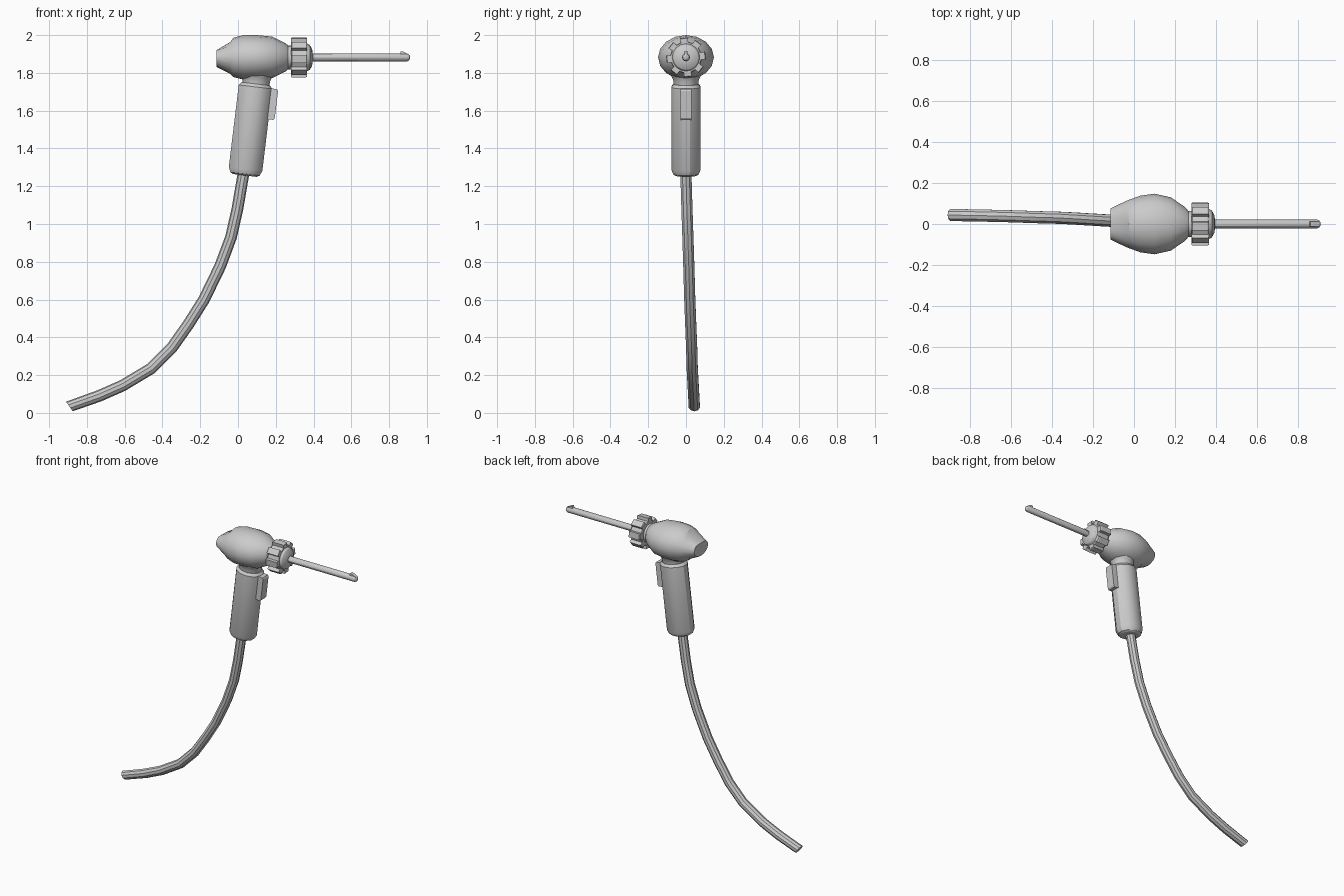
import bpy, math
from mathutils import Vector

if "Cube" in bpy.data.objects:
    bpy.data.objects.remove(bpy.data.objects["Cube"])

CZ = 1.882  # height of the barrel axis


def loft(name, rings, angle=30):
    """Skin a list of closed rings and cap both ends."""
    n = len(rings[0])
    verts = [v for r in rings for v in r]
    faces = [list(range(n))[::-1], list(range(len(verts) - n, len(verts)))]
    for k in range(len(rings) - 1):
        a, b = k * n, (k + 1) * n
        for i in range(n):
            j = (i + 1) % n
            faces.append([a + i, a + j, b + j, b + i])
    mesh = bpy.data.meshes.new(name)
    mesh.from_pydata(verts, [], faces)
    ob = bpy.data.objects.new(name, mesh)
    bpy.context.collection.objects.link(ob)
    for o in bpy.context.selected_objects:
        o.select_set(False)
    bpy.context.view_layer.objects.active = ob
    ob.select_set(True)
    bpy.ops.object.mode_set(mode='EDIT')
    bpy.ops.mesh.select_all(action='SELECT')
    bpy.ops.mesh.normals_make_consistent(inside=False)
    bpy.ops.object.mode_set(mode='OBJECT')
    bpy.ops.object.shade_smooth_by_angle(angle=math.radians(angle))
    return ob


def ring(c, u, v, ru, rv, n, phase=0.0):
    c, u, v = Vector(c), Vector(u), Vector(v)
    return [c + u * ru * math.cos(t) + v * rv * math.sin(t)
            for t in (2 * math.pi * i / n + phase for i in range(n))]


Y, Z = Vector((0, 1, 0)), Vector((0, 0, 1))


def lathe_x(name, profile, n, z=CZ):
    return loft(name, [ring((x, 0, z), Y, Z, r, r, n) for x, r in profile])


# Motor housing: oval sections, flattened on top at the rear
housing = [(-0.115, 0.076, 0.050, 1.920), (-0.04, 0.112, 0.088, 1.964),
           (-0.025, 0.118, 0.104, 1.99), (0.03, 0.138, 0.118, 2.0),
           (0.10, 0.148, 0.118, 2.0), (0.18, 0.130, 0.110, 2.0),
           (0.25, 0.082, 0.076, 2.0), (0.265, 0.064, 0.064, 2.0)]
rings = []
for x, ry, rz, top in housing:
    r = ring((x, 0, CZ), Y, Z, ry, rz, 16)
    for p in r:
        p.z = min(p.z, top)
    rings.append(r)
loft("motor_housing", rings)

# Nose neck, toothed collar and domed front
lathe_x("nose_neck", [(0.25, 0.064), (0.29, 0.064)], 16)


def gear(x, inner, outer, teeth=8):
    pts = []
    for i in range(teeth):
        for f, r in ((-0.30, inner), (-0.25, outer), (0.25, outer), (0.30, inner)):
            t = 2 * math.pi * (i + f) / teeth + 0.1
            pts.append(Vector((x, r * math.cos(t), CZ + r * math.sin(t))))
    return pts


loft("toothed_collar", [gear(0.28, 0.08, 0.102), gear(0.285, 0.084, 0.106),
                        gear(0.36, 0.084, 0.106), gear(0.366, 0.08, 0.102)])
lathe_x("collar_dome", [(0.36, 0.076), (0.38, 0.066), (0.392, 0.045), (0.396, 0.02)], 16)

# Needle rod with a small hook near its tip
lathe_x("needle_rod", [(0.38, 0.021), (0.895, 0.021), (0.905, 0.016), (0.91, 0.008)], 12)
hook = [(0.855, 1.895), (0.862, 1.914), (0.875, 1.912), (0.903, 1.898), (0.90, 1.88), (0.86, 1.88)]
loft("rod_hook", [[Vector((x, y, z)) for x, z in hook] for y in (-0.011, 0.011)])

# Collar under the housing
loft("housing_neck", [ring((cx, 0, z), (1, 0, 0), Y, rx, ry, 16) for cx, z, rx, ry in
                      ((0.094, 1.72, 0.07, 0.064), (0.097, 1.755, 0.073, 0.066),
                       (0.10, 1.772, 0.078, 0.072), (0.10, 1.81, 0.1, 0.09))])

# Tilted grip
D = Vector((0.12, 0, 0.993))
U = Vector((0.993, 0, -0.12))
BASE = Vector((0.036, 0, 1.257))
loft("grip", [ring(BASE + D * t, U, Y, r, r * 0.87, 12, math.pi / 12) for t, r in
              ((0, 0.066), (0.008, 0.080), (0.034, 0.0925), (0.472, 0.0925), (0.488, 0.078))])

# Trigger paddle on the front of the grip
paddle = [(0.075, 0.31), (0.115, 0.31), (0.121, 0.32), (0.121, 0.465), (0.115, 0.474), (0.075, 0.474)]
loft("trigger", [[BASE + U * u + D * t + Y * y for u, t in paddle] for y in (-0.03, 0.03)])

# Curved hose hanging from the grip
path = [Vector(p) for p in (
    (0.035, 0, 1.30), (0.026, 0, 1.25), (-0.003, 0.005, 1.08), (-0.037, 0.01, 0.93),
    (-0.095, 0.015, 0.775), (-0.18, 0.02, 0.60), (-0.262, 0.025, 0.47), (-0.35, 0.03, 0.345),
    (-0.46, 0.033, 0.235), (-0.61, 0.038, 0.145), (-0.735, 0.041, 0.09), (-0.893, 0.044, 0.034))]
rings = []
for i, p in enumerate(path):
    t = (path[min(i + 1, len(path) - 1)] - path[max(i - 1, 0)]).normalized()
    if i == len(path) - 1:
        t = Vector((-0.82, 0, -0.57))  # slanted cut at the free end
    side = t.cross(Y).normalized()
    rings.append(ring(p, side, Y, 0.031, 0.031, 10))
loft("hose", rings, 35)
